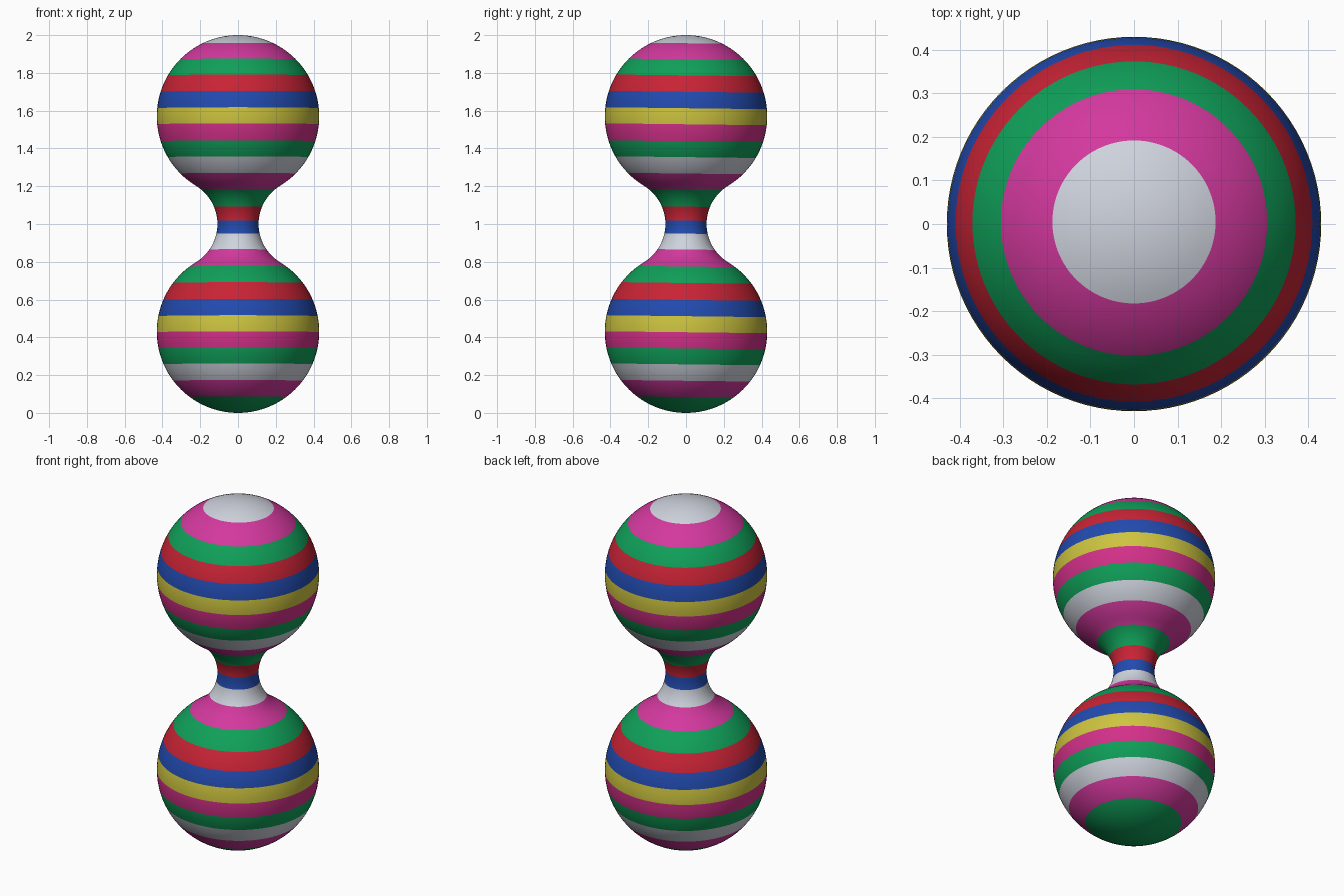
import bpy, bmesh, math
from mathutils import Vector

if "Cube" in bpy.data.objects:
    bpy.data.objects.remove(bpy.data.objects["Cube"])

SEGMENTS = 96
BALL_R, BALL_Z = 0.43, 0.57        # ball radius, ball centre distance from the waist
NECK_R = 0.109                     # narrowest radius
# concave neck arc, tangent to both balls
ARC_R = (BALL_R**2 - NECK_R**2 - BALL_Z**2) / (2 * (NECK_R - BALL_R))
ARC_X = NECK_R + ARC_R
JOIN = math.atan2(BALL_Z, ARC_X)

COLOURS = {
    "white": (0.62, 0.65, 0.72),
    "magenta": (0.65, 0.040, 0.34),
    "green": (0.005, 0.35, 0.10),
    "red": (0.58, 0.017, 0.036),
    "blue": (0.016, 0.07, 0.43),
    "yellow": (0.61, 0.55, 0.05),
    "pink": (0.65, 0.030, 0.25),
}
NAMES = list(COLOURS)
# stripes from top to bottom, and the heights between them
BANDS = ("white magenta green red blue yellow pink green white magenta green red blue "
         "white magenta green red blue yellow pink green white magenta green").split()
CUTS = [1.957, 1.872, 1.787, 1.700, 1.613, 1.528, 1.438, 1.354, 1.267, 1.181, 1.092, 1.018,
        0.949, 0.865, 0.775, 0.688, 0.598, 0.512, 0.427, 0.341, 0.257, 0.170, 0.084]
TILT = 0.012                       # the stripes lean very slightly to the back

# profile: upper ball, half the neck, then mirrored
upper = []
for i in range(41):
    a = math.pi / 2 - i / 40 * (math.pi / 2 + JOIN)
    upper.append((BALL_R * math.cos(a), BALL_Z + BALL_R * math.sin(a)))
# the ball leaves its centre towards the arc centre, so both meet at the angle JOIN
for i in range(1, 13):
    a = JOIN * (1 - i / 12)
    upper.append((ARC_X - ARC_R * math.cos(a), ARC_R * math.sin(a)))
profile = upper + [(r, -z) for r, z in reversed(upper[:-1])]

# lathe the profile
bm = bmesh.new()
rings = []
for r, z in profile:
    if r < 1e-5:
        rings.append([bm.verts.new((0, 0, 1 + z))])
    else:
        rings.append([bm.verts.new((r * math.cos(t), r * math.sin(t), 1 + z))
                      for t in (2 * math.pi * k / SEGMENTS for k in range(SEGMENTS))])
for a, b in zip(rings, rings[1:]):
    for k in range(SEGMENTS):
        n = (k + 1) % SEGMENTS
        if len(a) == 1:
            bm.faces.new((a[0], b[k], b[n]))
        elif len(b) == 1:
            bm.faces.new((a[k], b[0], a[n]))
        else:
            bm.faces.new((a[k], b[k], b[n], a[n]))

# cut the stripe borders and colour by height
for z in CUTS:
    bmesh.ops.bisect_plane(bm, geom=bm.verts[:] + bm.edges[:] + bm.faces[:], dist=1e-5,
                           plane_co=(0, 0, z), plane_no=Vector((0, TILT, 1)).normalized())
for f in bm.faces:
    c = f.calc_center_median()
    h = c.z + TILT * c.y
    f.material_index = NAMES.index(BANDS[sum(h < z for z in CUTS)])
    f.smooth = True
bmesh.ops.recalc_face_normals(bm, faces=bm.faces[:])

mesh = bpy.data.meshes.new("striped_double_ball")
bm.to_mesh(mesh)
bm.free()
for name, rgb in COLOURS.items():
    mat = bpy.data.materials.new(name)
    mat.diffuse_color = (*rgb, 1)
    mat.use_nodes = True
    mat.node_tree.nodes["Principled BSDF"].inputs["Base Color"].default_value = mat.diffuse_color
    mesh.materials.append(mat)
bpy.context.collection.objects.link(bpy.data.objects.new("striped_double_ball", mesh))
